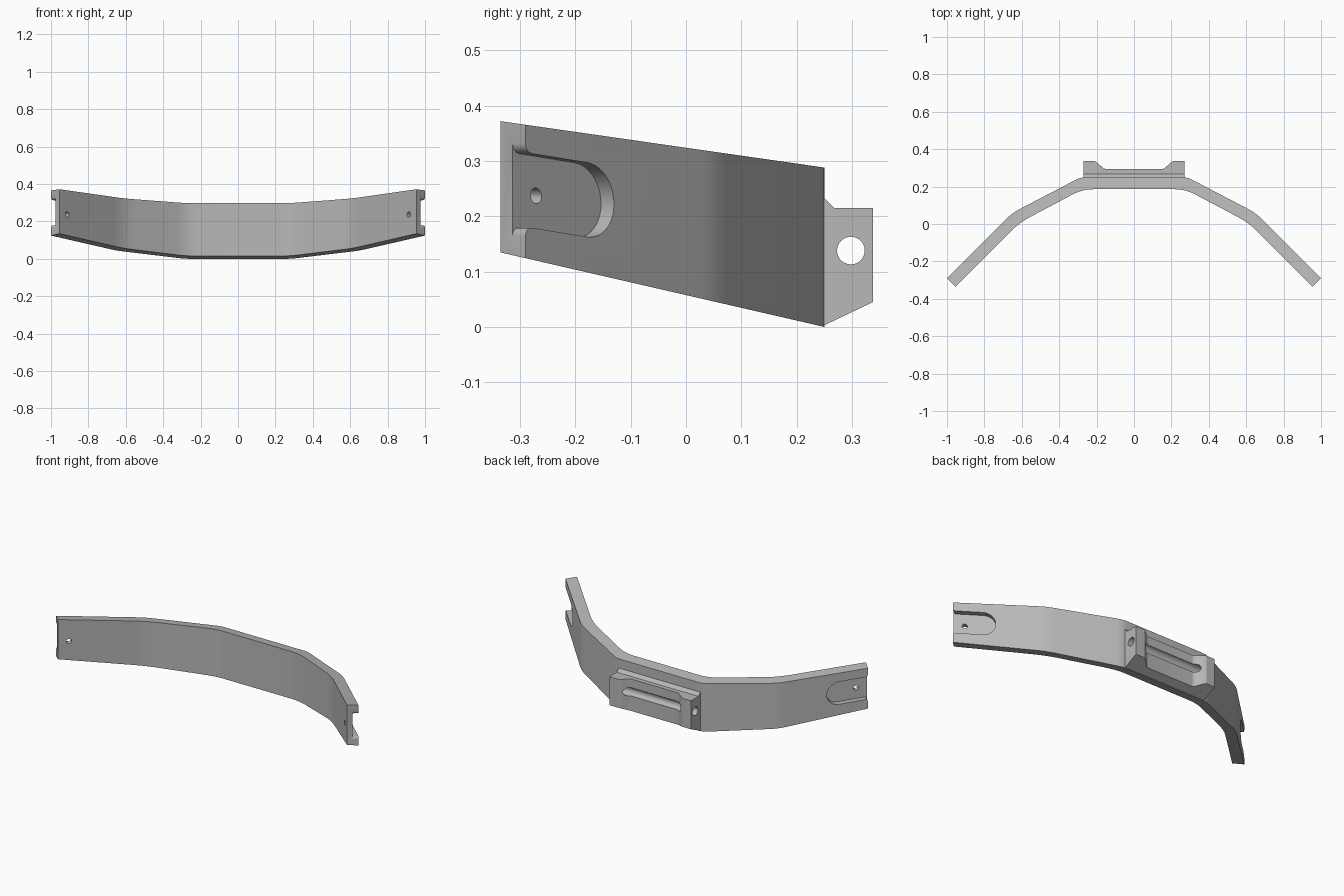
import bpy, bmesh, math
from mathutils import Matrix, Vector

if "Cube" in bpy.data.objects:
    bpy.data.objects.remove(bpy.data.objects["Cube"])

grey = bpy.data.materials.new("light_grey")
grey.use_nodes = True
grey.diffuse_color = (0.48, 0.48, 0.48, 1)
grey.node_tree.nodes["Principled BSDF"].inputs["Base Color"].default_value = grey.diffuse_color


def prism(name, outline, low, high, frame=Matrix()):
    """Extrude a flat outline; low and high give the cap height at each point."""
    bm = bmesh.new()
    rings = [[bm.verts.new(frame @ Vector((a, b, cap(a, b)))) for a, b in outline]
             for cap in (low, high)]
    bm.faces.new(rings[0])
    bm.faces.new(rings[1])
    count = len(outline)
    for i in range(count):
        j = (i + 1) % count
        bm.faces.new((rings[0][i], rings[0][j], rings[1][j], rings[1][i]))
    bmesh.ops.recalc_face_normals(bm, faces=bm.faces)
    mesh = bpy.data.meshes.new(name)
    bm.to_mesh(mesh)
    bm.free()
    mesh.materials.append(grey)
    obj = bpy.data.objects.new(name, mesh)
    bpy.context.collection.objects.link(obj)
    return obj


def level(h):
    return lambda a, b: h


def circle(cx, cy, r, sides):
    return [(cx + r * math.cos(t * math.tau / sides), cy + r * math.sin(t * math.tau / sides))
            for t in range(sides)]


def rounded(points, steps=6):
    """Replace each (x, y, length) corner by a smooth bend."""
    out = []
    for i, (x, y, length) in enumerate(points):
        p = Vector((x, y))
        if not length:
            out.append((x, y))
            continue
        a = p + (Vector(points[i - 1][:2]) - p).normalized() * length
        b = p + (Vector(points[(i + 1) % len(points)][:2]) - p).normalized() * length
        for k in range(steps + 1):
            t = k / steps
            out.append(tuple(a * (1 - t) ** 2 + p * 2 * t * (1 - t) + b * t * t))
    return out


def finish(obj, cutters):
    """Cut the helpers away, then smooth the gentle bends."""
    bpy.ops.object.select_all(action='DESELECT')
    bpy.context.view_layer.objects.active = obj
    obj.select_set(True)
    for cutter in cutters:
        cutter.hide_render = True
        mod = obj.modifiers.new("cut", 'BOOLEAN')
        mod.operation = 'DIFFERENCE'
        mod.solver = 'EXACT'
        mod.object = cutter
        bpy.ops.object.modifier_apply(modifier=mod.name)
        bpy.data.objects.remove(cutter)
    bpy.ops.object.shade_smooth_by_angle(angle=math.radians(25))


# Bent band: plan outline with sloping top and bottom
outer = [(1.0, -0.29, 0), (0.651, 0.059, 0.045), (0.285, 0.25, 0.03)]
inner = [(0.275, 0.186, 0.06), (0.613, 0.007, 0.07), (0.955, -0.335, 0)]


def flip(points):
    return [(-x, y, r) for x, y, r in reversed(points)]


plan = rounded(outer + flip(outer) + flip(inner) + inner)
band = prism("curved_band", plan,
             lambda x, y: 0.23 * (0.25 - y),
             lambda x, y: 0.288 + 0.1433 * (0.25 - y))

# End slots with flared mouths, and their screw holes
half, reach, flare = 0.067, 0.159, 0.016
upper = [(-0.03, half + flare), (0, half + flare)]
upper += [(flare * (1 - math.cos(t)), half + flare * (1 - math.sin(t)))
          for t in (math.pi / 8 * k for k in range(1, 5))]
cap = [(reach + half * math.sin(t), half * math.cos(t))
       for t in (math.pi / 20 * k for k in range(21))]
slot = upper + cap + [(a, -b) for a, b in reversed(upper)]
cutters = []
d = math.sqrt(0.5)
for side in (1, -1):
    # Local axes: along the arm, upward, out of the outer face
    frame = Matrix(((-side * d, 0, side * d, side),
                    (d, 0, d, -0.29),
                    (-0.115, 1, 0, 0.248),
                    (0, 0, 0, 1)))
    cutters.append(prism("slot_cutter", slot, level(-0.033), level(0.05), frame))
    cutters.append(prism("screw_cutter", circle(0.06, -0.004, 0.014, 20),
                         level(-0.12), level(0.02), frame))
finish(band, cutters)

# Rear hinge block: side profile swept across, recessed between two lugs
across = Matrix(((0, 0, 1, 0), (1, 0, 0, 0), (0, 1, 0, 0), (0, 0, 0, 1)))
profile = [(0.22, 0.235), (0.248, 0.235), (0.268, 0.215), (0.338, 0.215),
           (0.338, 0.045), (0.248, 0.002), (0.22, 0.012)]
block = prism("hinge_block", profile, level(-0.27), level(0.27), across)
edge = [(0.16, 0.295, 0.01), (0.198, 0.33, 0.012), (0.22, 0.342, 0), (0.22, 0.4, 0)]
recess = prism("recess_cutter", rounded(edge + flip(edge), 4), level(-0.1), level(0.4))
pin = prism("pin_cutter", circle(0.298, 0.138, 0.025, 32), level(-0.4), level(0.4), across)
finish(block, [recess, pin])
